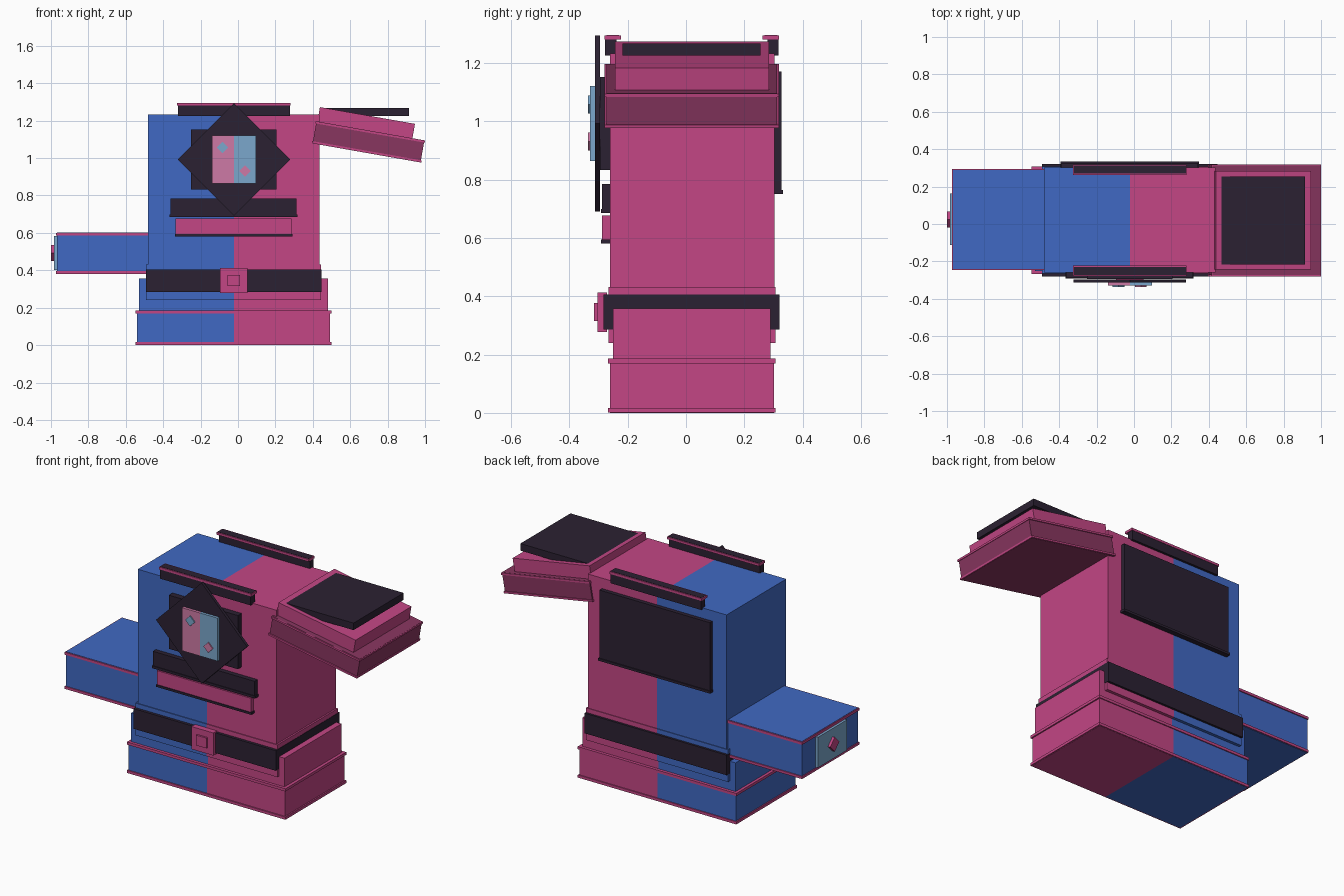
import bpy, bmesh, math
from mathutils import Matrix, Vector

if "Cube" in bpy.data.objects:
    bpy.data.objects.remove(bpy.data.objects["Cube"])

SPLIT = -0.022  # the body changes colour across this x


def material(name, r, g, b):
    lin = [((c / 255 + 0.055) / 1.055) ** 2.4 for c in (r, g, b)]
    m = bpy.data.materials.new(name)
    m.diffuse_color = (*lin, 1)
    m.use_nodes = True
    m.node_tree.nodes["Principled BSDF"].inputs["Base Color"].default_value = m.diffuse_color
    return m


BLUE = material("blue", 64, 105, 195)
PINK = material("pink", 195, 70, 133)
DARK = material("dark plum", 43, 33, 50)
DEEP = material("deep pink", 137, 54, 96)
SKY = material("light blue", 123, 167, 204)
ROSE = material("light pink", 206, 122, 166)


def box(name, x, y, z, mats, matrix=None, split=None):
    """Box from (min, max) ranges; with split, the two sides get two materials."""
    bm = bmesh.new()
    bmesh.ops.create_cube(bm, size=1)
    for v in bm.verts:
        v.co = Vector([r[0] + (c + 0.5) * (r[1] - r[0]) for r, c in zip((x, y, z), v.co)])
    if split is not None:
        bmesh.ops.bisect_plane(bm, geom=bm.verts[:] + bm.edges[:] + bm.faces[:],
                               plane_co=(split, 0, 0), plane_no=(1, 0, 0))
        for f in bm.faces:
            f.material_index = int(f.calc_center_median().x > split)
    if matrix is not None:
        bm.transform(matrix)
    me = bpy.data.meshes.new(name)
    bm.to_mesh(me)
    bm.free()
    for m in (mats if isinstance(mats, tuple) else (mats,)):
        me.materials.append(m)
    ob = bpy.data.objects.new(name, me)
    bpy.context.collection.objects.link(ob)
    return ob


def diamond(name, centre, half, depth, axis, mat):
    """Square plate turned 45 degrees, thin along the given axis."""
    s = half / math.sqrt(2)
    r = [(-s, s)] * 3
    r["XYZ".index(axis)] = (-depth / 2, depth / 2)
    return box(name, *r, mat, Matrix.Translation(centre) @ Matrix.Rotation(math.pi / 4, 4, axis))


HALVES = (BLUE, PINK)

# Torso, waist and hem
box("torso", (-0.48, 0.435), (-0.26, 0.303), (0.25, 1.232), HALVES, split=SPLIT)
box("waist", (-0.492, 0.445), (-0.265, 0.307), (0.24, 0.432), HALVES, split=SPLIT)
box("belt", (-0.493, 0.447), (-0.282, 0.32), (0.285, 0.405), DARK)
box("skirt_upper", (-0.53, 0.482), (-0.25, 0.289), (0.15, 0.357), HALVES, split=SPLIT)
box("skirt_lower", (-0.54, 0.492), (-0.26, 0.301), (0, 0.182), HALVES, split=SPLIT)
for name, z0 in (("hem_trim_bottom", 0.001), ("hem_trim_top", 0.17)):
    box(name, (-0.547, 0.5), (-0.267, 0.307), (z0, z0 + 0.016), PINK)

# Belt buckle
box("buckle", (-0.095, 0.05), (-0.304, -0.27), (0.278, 0.413), PINK)
box("buckle_centre", (-0.057, 0.012), (-0.315, -0.3), (0.315, 0.376), PINK)

# Chest emblem: square, diamond, two-tone plate and studs
box("chest_square", (-0.25, 0.206), (-0.295, -0.255), (0.832, 1.152), DARK)
diamond("chest_diamond", (SPLIT, -0.304, 0.992), 0.301, 0.017, "Y", DARK)
box("chest_plate", (-0.14, 0.095), (-0.329, -0.305), (0.863, 1.12), (ROSE, SKY), split=SPLIT)
diamond("chest_stud_upper", (-0.083, -0.331, 1.057), 0.031, 0.009, "Y", SKY)
diamond("chest_stud_lower", (0.037, -0.331, 0.931), 0.031, 0.009, "Y", ROSE)

# Bars below the emblem, each with a small lip
box("dark_bar", (-0.36, 0.312), (-0.288, -0.255), (0.69, 0.785), DARK)
box("dark_bar_lip", (-0.365, 0.317), (-0.292, -0.255), (0.685, 0.699), DARK)
box("pink_bar", (-0.333, 0.286), (-0.288, -0.255), (0.59, 0.677), PINK)
box("pink_bar_lip", (-0.338, 0.292), (-0.292, -0.255), (0.581, 0.594), DARK)

# Back panel
box("back_panel", (-0.387, 0.342), (0.295, 0.327), (0.755, 1.17), DARK)
box("back_panel_lip", (-0.392, 0.347), (0.295, 0.333), (0.75, 0.764), DARK)

# Rails on the shoulders, front and back
for name, out, inn, base in (("front", -0.279, -0.223, -0.238), ("back", 0.319, 0.263, 0.28)):
    s = 1 if inn > out else -1
    box(name + "_rail", (-0.322, 0.278), sorted((out + s * 0.002, base)), (1.225, 1.285), DARK)
    box(name + "_rail_cap", (-0.326, 0.282), sorted((out, inn)), (1.28, 1.294), PINK)
    box(name + "_rail_inlay", (-0.322, 0.278), sorted((out + s * 0.006, inn - s * 0.006)),
        (1.29, 1.2955), DARK)

# Left arm with trims, end plate and stud
box("left_arm", (-0.968, -0.47), (-0.24, 0.289), (0.379, 0.602), BLUE)
for name, z0 in (("left_arm_trim_bottom", 0.381), ("left_arm_trim_top", 0.585)):
    box(name, (-0.973, -0.475), (-0.246, 0.295), (z0, z0 + 0.015), PINK)
box("left_arm_end_plate", (-0.985, -0.96), (-0.112, 0.162), (0.401, 0.583), SKY)
diamond("left_arm_stud", (-0.99, 0.025, 0.492), 0.043, 0.02, "X", PINK)

# Right shoulder pad, tilted outwards, with a level top plate
tilt = Matrix.Translation((0.395, 0, 1.08)) @ Matrix.Rotation(math.radians(10), 4, "Y")
box("shoulder_lower", (0.004, 0.59), (-0.273, 0.312), (-0.001, 0.119), DEEP, tilt)
for name, z0 in (("shoulder_trim_bottom", 0), ("shoulder_trim_top", 0.107)):
    box(name, (0, 0.594), (-0.28, 0.318), (z0, z0 + 0.011), PINK, tilt)
box("shoulder_upper", (0.009, 0.525), (-0.243, 0.284), (0.11, 0.197), PINK, tilt)
box("shoulder_top_plate", (0.467, 0.915), (-0.217, 0.255), (1.225, 1.267), DARK)

# Centre the whole model on y = 0 and snap its ends to x = -1 and 1
bpy.context.view_layer.update()
